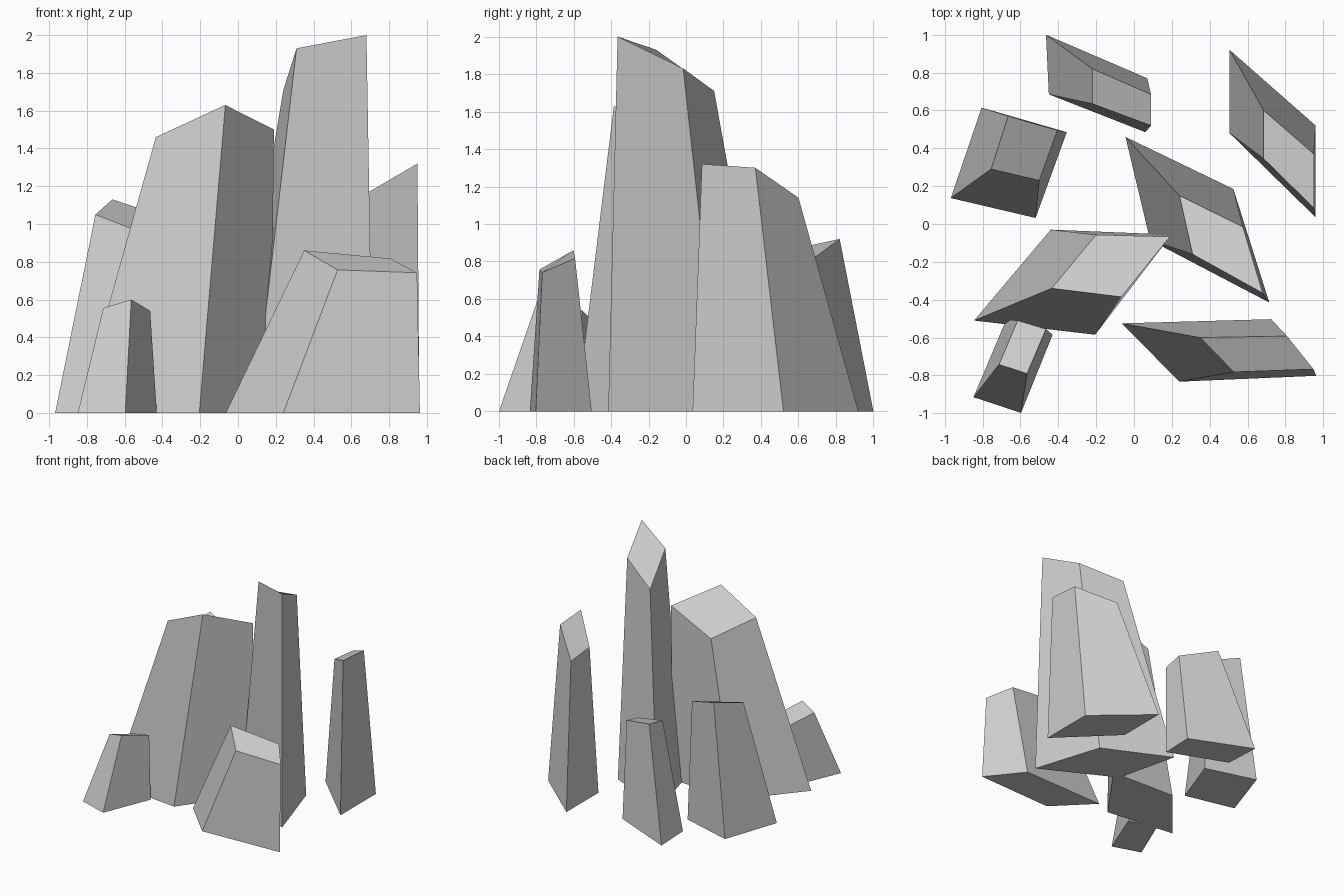
import bpy, bmesh


def crystal(name, base, top):
    """Four-sided shard: draw the footprint, extrude it, then taper to the slanted cap."""
    bm = bmesh.new()
    foot = bm.faces.new([bm.verts.new((x, y, 0)) for x, y in base])
    lower = list(foot.verts)
    upper = [bm.verts.new(p) for p in top]
    bm.faces.new(upper)
    for i in range(4):
        j = (i + 1) % 4
        bm.faces.new((lower[i], lower[j], upper[j], upper[i]))
    bmesh.ops.recalc_face_normals(bm, faces=bm.faces)
    mesh = bpy.data.meshes.new(name)
    bm.to_mesh(mesh)
    bm.free()
    obj = bpy.data.objects.new(name, mesh)
    bpy.context.collection.objects.link(obj)
    return obj


# Back row
crystal("back_crystal",
        [(-.465, 1.0), (.07, .77), (.06, .485), (-.45, .685)],
        [(-.22, .82, .92), (.09, .685, .82), (.09, .52, .78), (-.22, .635, .88)])
crystal("back_right_crystal",
        [(.505, .92), (.96, .52), (.96, .035), (.505, .48)],
        [(.685, .60, 1.14), (.95, .37, 1.30), (.95, .085, 1.32), (.685, .345, 1.165)])

# Middle row with the two tallest shards
crystal("tallest_crystal",
        [(-.045, .46), (.525, .185), (.715, -.415), (.085, -.085)],
        [(.24, .15, 1.71), (.575, -.015, 1.83), (.68, -.365, 2.0), (.31, -.16, 1.93)])
crystal("large_centre_crystal",
        [(-.845, -.51), (-.205, -.585), (.175, -.055), (-.44, -.03)],
        [(-.435, -.34, 1.46), (-.067, -.385, 1.63), (.19, -.067, 1.5), (-.2, -.057, 1.32)])
crystal("left_crystal",
        [(-.968, .137), (-.52, .032), (-.355, .485), (-.805, .615)],
        [(-.755, .29, 1.05), (-.50, .23, .95), (-.405, .495, 1.045), (-.665, .57, 1.13)])

# Front row
crystal("small_front_crystal",
        [(-.848, -.915), (-.597, -.998), (-.43, -.585), (-.675, -.505)],
        [(-.713, -.742, .555), (-.565, -.79, .60), (-.465, -.555, .54), (-.615, -.51, .495)])
crystal("front_right_crystal",
        [(-.065, -.525), (.24, -.833), (.963, -.802), (.725, -.503)],
        [(.35, -.60, .86), (.527, -.782, .757), (.948, -.767, .742), (.808, -.592, .817)])
